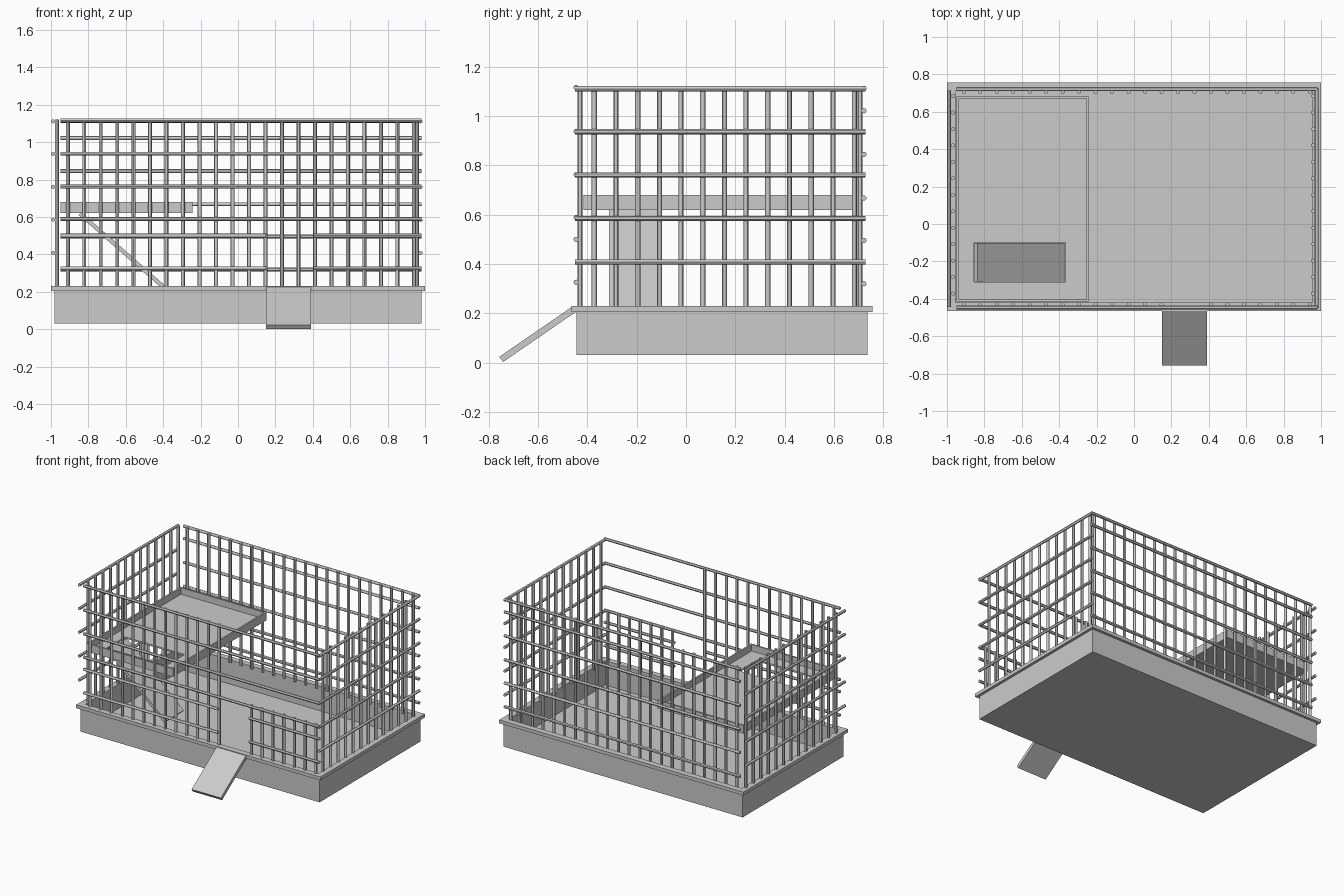
import bpy, bmesh, math
from mathutils import Vector, Matrix

if "Cube" in bpy.data.objects:
    bpy.data.objects.remove(bpy.data.objects["Cube"])

R = 0.0105


def finish(bm, name, smooth=False):
    bmesh.ops.recalc_face_normals(bm, faces=bm.faces)
    me = bpy.data.meshes.new(name)
    bm.to_mesh(me)
    bm.free()
    ob = bpy.data.objects.new(name, me)
    bpy.context.collection.objects.link(ob)
    if smooth:
        bpy.ops.object.select_all(action='DESELECT')
        ob.select_set(True)
        bpy.context.view_layer.objects.active = ob
        bpy.ops.object.shade_smooth_by_angle()
    return ob


def rod(bm, a, b):
    a, b = Vector(a), Vector(b)
    d = b - a
    m = Matrix.Translation((a + b) / 2) @ d.to_track_quat('Z', 'Y').to_matrix().to_4x4()
    bmesh.ops.create_cone(bm, cap_ends=True, segments=12, radius1=R, radius2=R,
                          depth=d.length, matrix=m)


def tray(name, x0, x1, y0, y1, rings):
    """Open tray from (inset, z) rings, closed below and on the inner floor."""
    bm = bmesh.new()
    loops = [[bm.verts.new(p) for p in ((x0 + i, y0 + i, z), (x1 - i, y0 + i, z),
                                        (x1 - i, y1 - i, z), (x0 + i, y1 - i, z))]
             for i, z in rings]
    for a, b in zip(loops, loops[1:]):
        for k in range(4):
            j = (k + 1) % 4
            bm.faces.new((a[k], a[j], b[j], b[k]))
    bm.faces.new(loops[0])
    bm.faces.new(loops[-1])
    return finish(bm, name)


def board(name, a, b, width, thick):
    """Flat plank whose centre line runs from a to b."""
    a, b = Vector(a), Vector(b)
    d = (b - a).normalized()
    side = Vector((0, 0, 1)).cross(d).normalized()
    rot = Matrix((d, side, d.cross(side))).transposed().to_4x4()
    bm = bmesh.new()
    bmesh.ops.create_cube(bm, size=1, matrix=Matrix.Translation((a + b) / 2) @ rot
                          @ Matrix.Diagonal(((b - a).length, width, thick, 1)))
    return finish(bm, name)


# Base tray with overhanging rim
tray("base_tray", -1, 1, -0.465, 0.757,
     [(0.02, 0.03), (0.02, 0.205), (0, 0.205), (0, 0.23), (0.045, 0.23), (0.045, 0.05)])

# Raised platform with a hole over the inner ramp
shelf = tray("platform", -0.948, -0.243, -0.415, 0.682,
             [(0, 0.62), (0, 0.68), (0.012, 0.68), (0.012, 0.632)])
bm = bmesh.new()
bmesh.ops.create_cube(bm, size=1, matrix=Matrix.Translation((-0.611, -0.205, 0.63))
                      @ Matrix.Diagonal((0.487, 0.212, 0.2, 1)))
cutter = finish(bm, "hole_cutter")
cutter.hide_render = True
cutter.hide_set(True)
cut = shelf.modifiers.new("ramp_hole", 'BOOLEAN')
cut.operation = 'DIFFERENCE'
cut.solver = 'EXACT'
cut.object = cutter

# Ramps
board("inner_ramp", (-0.845, -0.207, 0.618), (-0.38, -0.207, 0.21), 0.21, 0.022)
board("entrance_ramp", (0.27, -0.455, 0.216), (0.27, -0.75, 0.013), 0.24, 0.026)

BOT, TOP = 0.215, 1.12
xs = [-0.91 + 0.0881 * i for i in range(22)]
ys = [-0.372 + 0.088 * i for i in range(13)]

# Back wall
bm = bmesh.new()
for z in (1.113, 1.022, 0.845, 0.668, 0.496, 0.32):
    rod(bm, (-0.95, 0.722, z), (0.98, 0.722, z))
for x in xs:
    rod(bm, (x, 0.706, BOT), (x, 0.706, TOP))
finish(bm, "back_wall_bars", True)

# Front wall with doorway and open upper right side
bm = bmesh.new()
for z in (1.117, 0.938, 0.762, 0.589):
    rod(bm, (-0.95, -0.446, z), (0.98, -0.446, z))
for z in (0.5, 0.326):
    rod(bm, (-0.95, -0.446, z), (0.15, -0.446, z))
    rod(bm, (0.405, -0.446, z), (0.98, -0.446, z))
for x in xs:
    if x < 0.16:
        rod(bm, (x, -0.43, BOT), (x, -0.43, TOP))
    elif x > 0.39:
        rod(bm, (x, -0.43, BOT), (x, -0.43, 0.595))
finish(bm, "front_wall_bars", True)

# Side walls
for name, xh, xv, y0, y1 in (("left", -0.989, -0.968, -0.445, 0.715),
                             ("right", 0.976, 0.957, -0.45, 0.728)):
    bm = bmesh.new()
    for z in (1.111, 0.937, 0.761, 0.585, 0.408):
        rod(bm, (xh, y0, z), (xh, y1, z))
    for y in ys:
        rod(bm, (xv, y, BOT), (xv, y, TOP))
    finish(bm, name + "_wall_bars", True)
